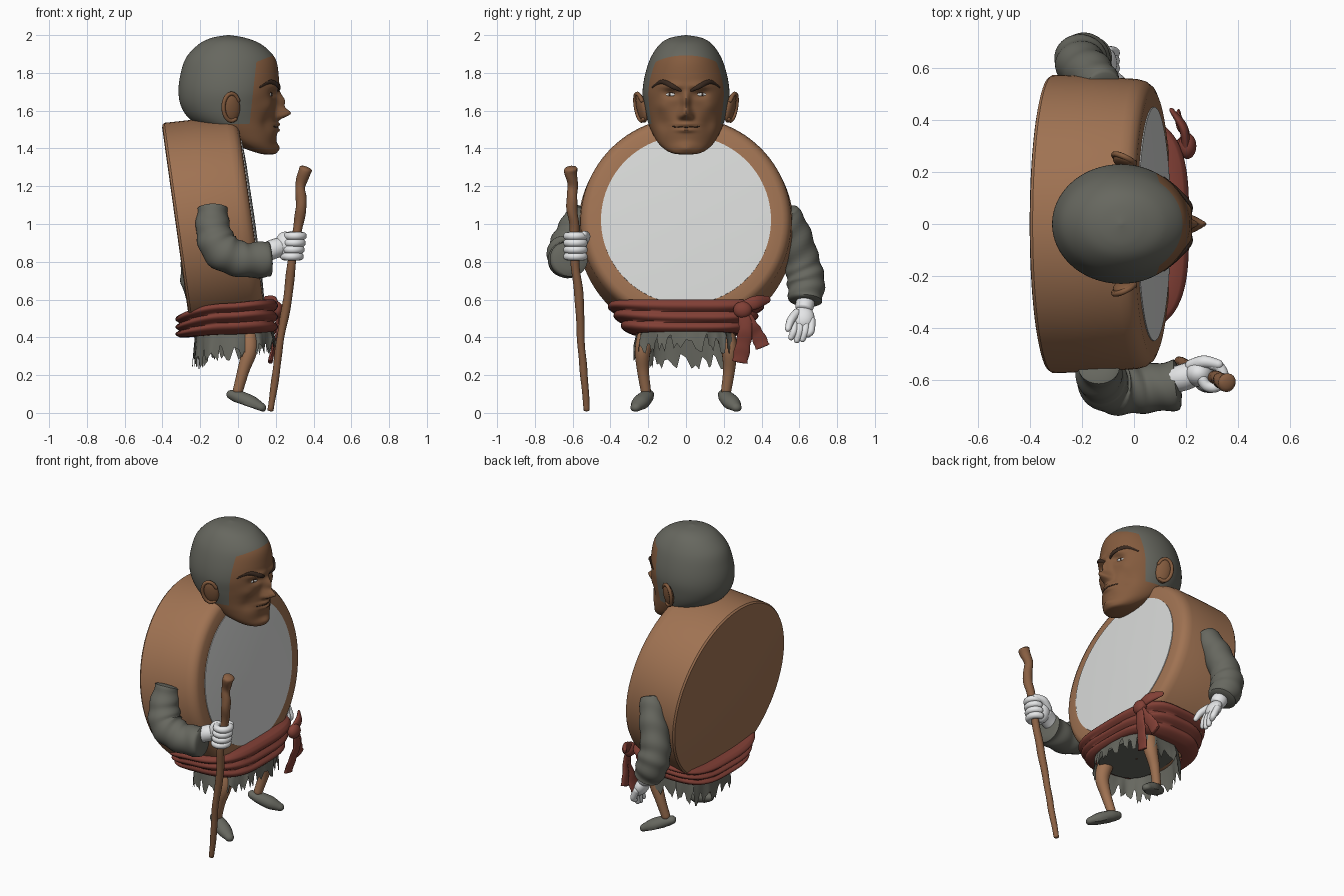
import bpy, bmesh, math, random
from mathutils import Vector, Matrix
from mathutils.bvhtree import BVHTree

random.seed(4)
if "Cube" in bpy.data.objects:
    bpy.data.objects.remove(bpy.data.objects["Cube"])


def material(name, *rgb):
    m = bpy.data.materials.new(name)
    m.use_nodes = True
    m.diffuse_color = (*rgb, 1)
    m.node_tree.nodes["Principled BSDF"].inputs["Base Color"].default_value = (*rgb, 1)
    return m


WOOD = material("tan wood", 0.35, 0.17, 0.085)
SKIN = material("brown skin", 0.23, 0.105, 0.048)
CLOTH = material("grey cloth", 0.135, 0.137, 0.115)
HIDE = material("pale hide", 0.70, 0.71, 0.70)
GLOVE = material("white glove", 0.80, 0.81, 0.82)
RED = material("red sash", 0.22, 0.05, 0.036)
DARK = material("dark brow", 0.04, 0.022, 0.014)
CANE = material("cane brown", 0.25, 0.115, 0.055)


def finish(name, bm, mats, angle=45):
    bmesh.ops.recalc_face_normals(bm, faces=bm.faces)
    me = bpy.data.meshes.new(name)
    bm.to_mesh(me)
    bm.free()
    for m in mats:
        me.materials.append(m)
    ob = bpy.data.objects.new(name, me)
    bpy.context.collection.objects.link(ob)
    bpy.ops.object.select_all(action='DESELECT')
    ob.select_set(True)
    bpy.context.view_layer.objects.active = ob
    bpy.ops.object.shade_smooth_by_angle(angle=math.radians(angle))
    return ob


def spline(keys, t):
    """Catmull-Rom value of a list of tuples, t from 0 to 1."""
    n = len(keys) - 1
    i = min(int(t * n), n - 1)
    u = t * n - i
    a, b, c, d = (Vector(keys[max(0, min(n, i + k))]) for k in (-1, 0, 1, 2))
    return b + (c - a) * (u / 2) + (2 * a - 5 * b + 4 * c - d) * (u * u / 2) + (3 * b - a - 3 * c + d) * (u ** 3 / 2)


def loft(rings, caps=True):
    """Skin a list of closed rings of points."""
    bm = bmesh.new()
    vs = [[bm.verts.new(p) for p in ring] for ring in rings]
    for r, s in zip(vs, vs[1:]):
        for k in range(len(r)):
            j = (k + 1) % len(r)
            bm.faces.new((r[k], r[j], s[j], s[k]))
    if caps:
        bm.faces.new(vs[0])
        bm.faces.new(vs[-1])
    return bm


def tube(name, mat, keys, ref=(0, 1, 0), flat=1.0, dome=1.0, ripple=0.0, steps=24, sides=16, floor=None):
    """Sweep along (x, y, z, radius) keys, with domed ends."""
    samples = [spline(keys, i / steps) for i in range(steps + 1)]
    rows = []
    for i, s in enumerate(samples):
        d = (samples[min(i + 1, steps)].xyz - samples[max(i - 1, 0)].xyz).normalized()
        rows.append((s.xyz, d, s.w))
    def ends(row, sign):
        p, d, r = row
        return [(p + d * sign * r * dome * math.sin(f), d, r * math.cos(f)) for f in (0.5, 1.0, 1.4)]
    rows = ends(rows[0], -1)[::-1] + rows + ends(rows[-1], 1)
    rings = []
    for i, (p, d, r) in enumerate(rows):
        n = d.cross(Vector(ref)).normalized()
        b = n.cross(d)
        ring = []
        for k in range(sides):
            a = math.tau * k / sides
            q = r * (1 + ripple * math.sin(i * 0.95 + 2.2 * math.sin(a)))
            v = p + n * q * math.cos(a) + b * q * flat * math.sin(a)
            if floor:
                v.z = max(v.z, floor(v))
            ring.append(v)
        rings.append(ring)
    return finish(name, loft(rings), [mat])


def ball(name, mat, at, size, turn=(0, 0, 0)):
    bm = bmesh.new()
    bmesh.ops.create_uvsphere(bm, u_segments=24, v_segments=16, radius=1)
    ob = finish(name, bm, [mat])
    ob.location, ob.scale, ob.rotation_euler = at, size, turn
    return ob


def lathe(name, mat, profile, sides=96):
    rings = [[(s, r * math.cos(math.tau * k / sides), r * math.sin(math.tau * k / sides))
              for k in range(sides)] for s, r in profile]
    ob = finish(name, loft(rings), [mat], 35)
    ob.location = (-0.325, 0, 0.965)
    ob.rotation_euler = (0, math.radians(-8), 0)


# Drum body, leaning back
lathe("drum_body", WOOD, [(0, .55), (.004, .566), (.015, .574), (.15, .57), (.34, .558),
                          (.37, .55), (.392, .533), (.402, .51), (.404, .44)])
lathe("drum_skin", HIDE, [(.39, .45), (.408, .45), (.415, .3), (.418, .02)])

# Head: lofted skull with sculpted swellings; rings are z, back, middle, front, half width
HEAD = [(2.0, -.055, -.05, -.045, .004), (1.985, -.14, -.05, .04, .085), (1.95, -.21, -.05, .125, .14),
        (1.88, -.275, -.05, .195, .187), (1.79, -.305, -.05, .215, .217), (1.70, -.315, -.05, .213, .23),
        (1.62, -.30, -.05, .20, .222), (1.55, -.25, -.04, .203, .205), (1.49, -.15, 0, .207, .182),
        (1.43, -.04, .06, .20, .148), (1.39, .06, .11, .203, .105), (1.372, .12, .15, .195, .06),
        (1.367, .155, .16, .165, .004)]
# Swellings: y, z, y spread, z spread, height
BUMPS = [(0, 1.585, .026, .028, .072), (0, 1.645, .02, .045, .045), (.026, 1.57, .014, .016, .022),
         (.075, 1.69, .04, .022, -.025), (.07, 1.73, .06, .018, .016), (.13, 1.625, .04, .035, .012),
         (.12, 1.53, .035, .045, -.014), (0, 1.527, .05, .011, .018), (0, 1.497, .045, .011, .016),
         (0, 1.405, .05, .025, .018)]
rings = []
for i in range(111):
    z, back, mid, front, half = spline([Vector(r) for r in HEAD], i / 110)
    ring = []
    for k in range(160):
        a = math.tau * k / 160
        c, y = math.cos(a), half * math.sin(a)
        x = mid + c * (front - mid if c > 0 else mid - back)
        if c > 0:
            x += min(1, c * 2) * sum(h * math.exp(-((abs(y) - y0) / sy) ** 2 - ((z - z0) / sz) ** 2)
                                     for y0, z0, sy, sz, h in BUMPS)
        ring.append((x, y, z))
    rings.append(ring)
bm = loft(rings)
# Hairline cut: forehead, temples, nape
cuts = [(Vector((.206, 0, 1.90)), Vector((-.36, 0, .93))), (Vector((.08, 0, 1.70)), Vector((-1, 0, .11))),
        (Vector((0, 0, 1.53)), Vector((0, 0, 1)))]
for co, no in cuts:
    bmesh.ops.bisect_plane(bm, geom=bm.verts[:] + bm.edges[:] + bm.faces[:], plane_co=co, plane_no=no)
for f in bm.faces:
    top, side, above = ((f.calc_center_median() - co).dot(no) > 0 for co, no in cuts)
    f.material_index = int(top or (side and above))
bm.normal_update()
tree = BVHTree.FromBMesh(bm)
finish("head", bm, [SKIN, CLOTH], 60)


def on_face(y, z):
    hit = tree.ray_cast(Vector((1, y, z)), Vector((-1, 0, 0)))[0]
    return hit.x if hit else 0.2


# Face details and ears
for side, s in (("left", 1), ("right", -1)):
    brow = [(.03, 1.708, .008), (.07, 1.728, .013), (.125, 1.752, .012), (.178, 1.725, .005)]
    tube(side + "_eyebrow", DARK, [(on_face(s * y, z) + .001, s * y, z, r) for y, z, r in brow],
         ref=(1, 0, 0), flat=.6, sides=10)
    for part, mat, w, h, d in (("eyelid", DARK, .036, .013, .004), ("eye", HIDE, .03, .009, .007),
                               ("iris", DARK, .01, .009, .0085)):
        ball(f"{side}_{part}", mat, (on_face(s * .085, 1.685), s * .085, 1.685), (d, w, h), (0, 0, s * .35))
    ball(side + "_ear", SKIN, (-.035, s * .235, 1.615), (.048, .022, .08), (s * -.2, -.1, s * -.35))
    loop = [(-.035 + .042 * math.cos(a), s * (.246 - .02 * math.cos(a) + .012 * math.sin(a)),
             1.618 + .072 * math.sin(a), .011) for a in [math.tau * k / 12 for k in range(1, 11)]]
    tube(side + "_ear_rim", SKIN, loop, sides=10)
tube("mouth_line", DARK, [(on_face(y, 1.512) - .001, y, 1.512 + abs(y) * .05, .0035)
                          for y in (-.07, -.035, 0, .035, .07)], ref=(1, 0, 0), sides=8)


def oval(a, rx, ry, cx, z, power=.62):
    c, s = math.cos(a), math.sin(a)
    return (cx + rx * math.copysign(abs(c) ** power, c), ry * math.copysign(abs(s) ** power, s), z)


# Folded sash round the lower drum
N = 120
angles = [math.tau * k / N for k in range(N)]
rings = []
for j in range(27):
    t = max(0, min(1, (j - 1) / 24))
    ring = []
    for a in angles:
        fold = .022 * abs(math.sin(math.pi * 3 * t + .5 * math.sin(2 * a + 1) * math.sin(math.pi * t)))
        low, high = .415 + .015 * math.cos(a), .56 + .04 * math.cos(a) + .02 * math.sin(a) ** 2
        shrink = .8 if j in (0, 26) else 1
        ring.append(oval(a, (.25 + fold) * shrink, (.285 + .12 * t ** .8 + fold) * shrink, -.06,
                         low + (high - low) * t))
    rings.append(ring)
finish("sash", loft(rings, False), [RED], 60)
ball("sash_knot", RED, (.205, .3, .545), (.035, .05, .045))
tube("sash_loop", RED, [(.2, .3, .56, .03), (.19, .37, .585, .035), (.15, .43, .6, .02)], ref=(1, 0, 0), flat=.5)
tube("sash_tail_long", RED, [(.21, .3, .54, .025), (.215, .315, .45, .036), (.19, .30, .35, .04),
                             (.17, .285, .27, .042)], ref=(1, 0, 0), flat=.3, dome=.1, ripple=.06)
tube("sash_tail_short", RED, [(.21, .31, .54, .022), (.205, .345, .47, .03), (.18, .38, .41, .035),
                              (.17, .405, .35, .04)], ref=(1, 0, 0), flat=.3, dome=.1, ripple=.06)

# Ragged skirt, longer at the back
hem = [.335 - .05 * math.cos(a) * -1 - .02 + (.035 if k % 5 in (0, 1) else -.02) + random.uniform(-.025, .025)
       for k, a in enumerate(angles)]
rings = []
for scale, t in ((.02, -1), (.9, -1), (.98, 0), (1.0, .4), (1.02, .75), (1.03, 1)):
    ring = []
    for k, a in enumerate(angles):
        wave = 1 + .035 * math.sin(11 * a) * max(t, 0)
        z = .40 if t < 0 else .45 + (hem[k] - .45) * t
        ring.append(oval(a, .21 * scale * wave, .262 * scale * wave, -.02, z, .75))
    rings.append(ring)
finish("skirt", loft(rings, False), [CLOTH], 50)

# Legs and shoes
for side, s in (("left", 1), ("right", -1)):
    tube(side + "_leg", WOOD, [(.05, s * .2, .44, .052), (.06, s * .228, .335, .043), (.03, s * .228, .23, .032),
                               (.0, s * .213, .12, .027)])
    tube(side + "_shoe", CLOTH, [(-.03, s * .2, .095, .032), (.01, s * .215, .08, .043), (.07, s * .243, .052, .046),
                                 (.12, s * .265, .03, .03)], ref=(0, 0, 1), flat=.85,
         floor=lambda v: max(0, .052 - .35 * v.x))

# Sleeves
tube("right_sleeve", CLOTH, [(-.135, -.54, 1.075, .08), (-.13, -.59, .96, .093), (-.085, -.63, .86, .102),
                             (.03, -.635, .81, .093), (.165, -.62, .815, .096)], dome=.15, ripple=.04, steps=36, sides=32)
tube("left_sleeve", CLOTH, [(-.12, .525, 1.06, .075), (-.16, .575, .95, .085), (-.205, .615, .80, .093),
                            (-.20, .635, .69, .1), (-.165, .63, .595, .088)], dome=.15, ripple=.04, steps=36, sides=32)

# Walking cane
CANE_KEYS = [(.172, -.525, .015, .016), (.2, -.54, .2, .02), (.222, -.556, .38, .02), (.262, -.565, .6, .024),
             (.285, -.588, .8, .023), (.315, -.59, .97, .025), (.335, -.605, 1.1, .029), (.33, -.6, 1.2, .027),
             (.358, -.612, 1.29, .036)]
tube("cane", CANE, CANE_KEYS, dome=.4, ripple=.05, steps=56)

# Right hand gripping the cane
tube("right_glove_cuff", GLOVE, [(.15, -.6, .85, .05), (.19, -.59, .868, .052), (.23, -.575, .88, .05)], dome=.3)
ball("right_palm", GLOVE, (.25, -.575, .885), (.055, .052, .075))
for i in range(4):
    z = .828 + .036 * i
    cx, cy = .293 + (z - .88) * .15, -.585
    turn = [math.radians(d) for d in (190, 235, 280, 325, 370, 415, 450)]
    tube(f"right_finger_{i + 1}", GLOVE, [(cx + .042 * math.cos(a), cy + .044 * math.sin(a), z, .021) for a in turn],
         ref=(0, 0, 1), sides=12)
tube("right_thumb", GLOVE, [(.22, -.545, .9, .024), (.27, -.53, .935, .024), (.325, -.54, .945, .018)], ref=(0, 0, 1))

# Left hand hanging open
tube("left_glove_cuff", GLOVE, [(-.165, .63, .61, .045), (-.145, .63, .575, .05), (-.13, .625, .55, .045)], dome=.3)
ball("left_palm", GLOVE, (-.11, .62, .505), (.04, .06, .065), (0, -.4, 0))
for i in range(4):
    y = .575 + .03 * i
    drop = (.015, 0, .005, .03)[i]
    tube(f"left_finger_{i + 1}", GLOVE, [(-.1, y, .49, .021), (-.075, y - .004, .435, .02),
                                         (-.075, y - .018, .385 + drop, .016)], sides=12)
tube("left_thumb", GLOVE, [(-.1, .585, .53, .022), (-.06, .555, .49, .022), (-.035, .54, .445, .016)], sides=12)
